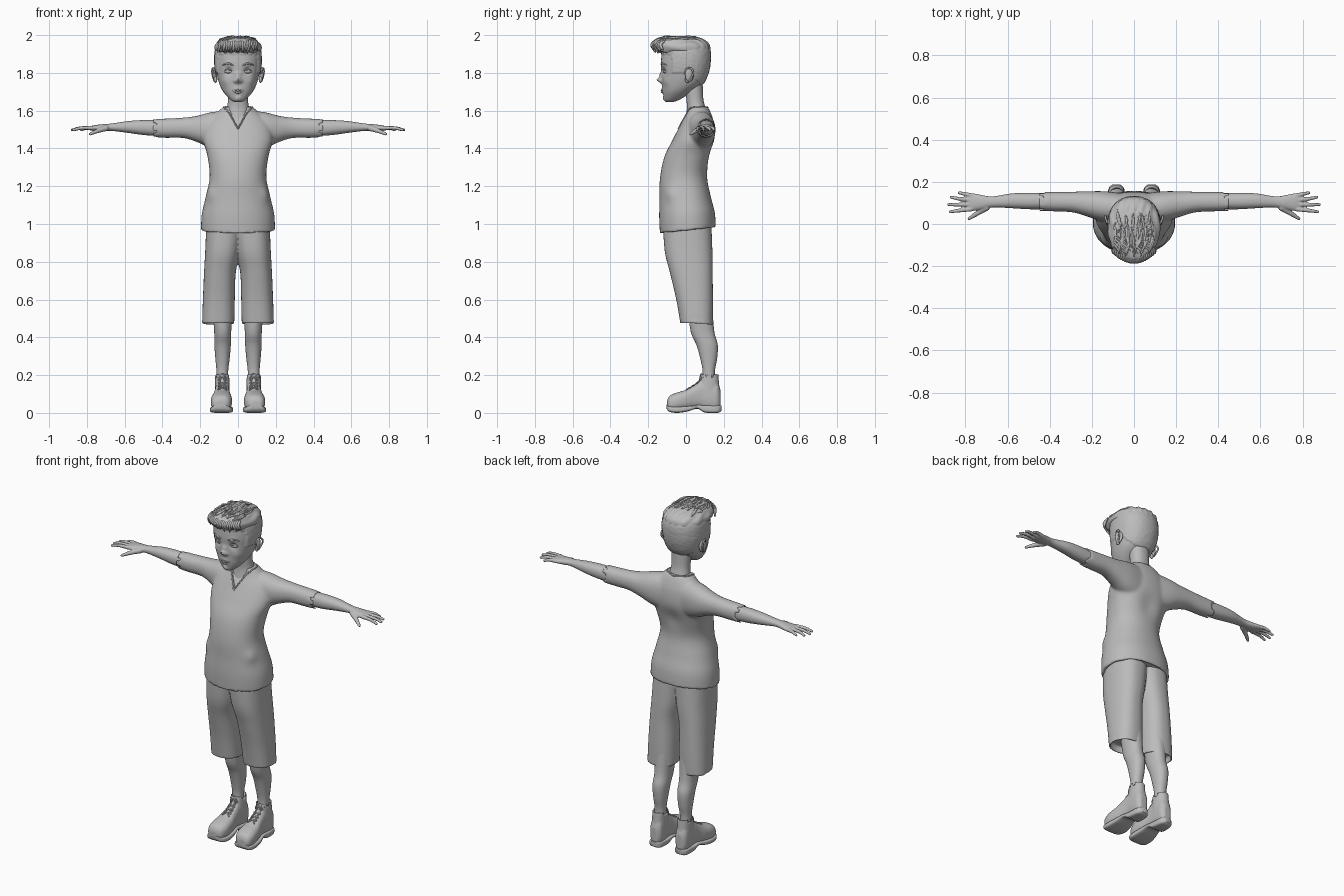
import bpy, bmesh, math, random
from mathutils import Vector, Matrix

random.seed(4)
if "Cube" in bpy.data.objects:
    bpy.data.objects.remove(bpy.data.objects["Cube"])

grey = bpy.data.materials.new("clay_grey")
grey.use_nodes = True
COLOUR = (0.5, 0.5, 0.5, 1)
grey.diffuse_color = COLOUR
grey.node_tree.nodes["Principled BSDF"].inputs["Base Color"].default_value = COLOUR


def spline(rows, steps):
    """Smoothly interpolate rows of numbers."""
    rows = [Vector(r) for r in rows]
    out = []
    for i in range(len(rows) - 1):
        p0, p1, p2 = rows[max(i - 1, 0)], rows[i], rows[i + 1]
        p3 = rows[min(i + 2, len(rows) - 1)]
        for s in range(steps):
            u = s / steps
            out.append(p1 + (p2 - p0) * u / 2 + (p0 * 2 - p1 * 5 + p2 * 4 - p3) * u * u / 2
                       + (p1 * 3 - p0 - p2 * 3 + p3) * u ** 3 / 2)
    return out + [rows[-1]]


def loft(bm, axis, rows, n=48, power=2.2, steps=6, hollow=0, shear=0):
    """Skin rounded sections (position, a_min, a_max, b_min, b_max) along an axis."""
    rings = [(r, 1, 0) for r in spline(rows, steps)]
    if hollow:
        rings = [(rings[0][0], 0.9, hollow), (rings[0][0], 0.9, 0)] + rings
    loops = []
    for k, ((t, a0, a1, b0, b1), scale, lift) in enumerate(rings):
        loop = []
        for j in range(n):
            ang = math.tau * j / n
            c, s = [math.copysign(abs(f(ang)) ** (2 / power), f(ang)) * scale for f in (math.cos, math.sin)]
            a, b = (a0 + a1 + (a1 - a0) * c) / 2, (b0 + b1 + (b1 - b0) * s) / 2
            d = t + lift + shear * b * (1 - k / len(rings))
            loop.append(bm.verts.new({"Z": (a, b, d), "X": (d, a, b), "Y": (a, d, b)}[axis]))
        loops.append(loop)
    for lo, hi in zip(loops, loops[1:]):
        for j in range(n):
            bm.faces.new((lo[j], lo[j - 1], hi[j - 1], hi[j]))
    bm.faces.new(loops[0])
    bm.faces.new(loops[-1])
    bmesh.ops.recalc_face_normals(bm, faces=bm.faces)


def ball(bm, centre, radii, turn=0):
    m = Matrix.Translation(centre) @ Matrix.Rotation(turn, 4, "Z") @ Matrix.Diagonal((*radii, 1))
    bmesh.ops.create_uvsphere(bm, u_segments=20, v_segments=12, radius=1, matrix=m)


def chain(bm, points, r0, r1):
    path = spline(points, 8)
    for i, p in enumerate(path):
        r = r0 + (r1 - r0) * i / len(path)
        ball(bm, p, (r, r, r))


def sculpt(bm, centre, radius, push):
    """Soft push, repeated on the other side."""
    spots = {(sx * centre[0], sx * push[0]) for sx in (1, -1)}
    for x, px in spots:
        c = Vector((x, *centre[1:]))
        for v in bm.verts:
            v.co += Vector((px, *push[1:])) * math.exp(-((v.co - c).length / radius) ** 2)


def finish(name, bm, voxel=0, mirror=None, relax=4):
    mesh = bpy.data.meshes.new(name)
    bm.to_mesh(mesh)
    bm.free()
    ob = bpy.data.objects.new(name, mesh)
    bpy.context.collection.objects.link(ob)
    mesh.materials.append(grey)
    bpy.context.view_layer.objects.active = ob
    ob.select_set(True)
    bpy.ops.object.shade_smooth_by_angle(angle=math.radians(50))
    ob.select_set(False)

    def add_mirror():
        ob.modifiers.new("mirror", "MIRROR").use_mirror_merge = False
    if mirror == "before":
        add_mirror()
    if voxel:
        m = ob.modifiers.new("blend", "REMESH")
        m.mode, m.voxel_size, m.use_smooth_shade = "VOXEL", voxel, True
        m = ob.modifiers.new("relax", "SMOOTH")
        m.factor, m.iterations = 0.5, relax
    if mirror == "after":
        add_mirror()
    return ob


def cords(name, paths, radius, taper=False, both=True, snap=None, offset=0.0, steps=6):
    """Round strands along paths, optionally laid onto a surface."""
    cu = bpy.data.curves.new(name, "CURVE")
    cu.dimensions, cu.bevel_depth, cu.bevel_resolution, cu.use_fill_caps = "3D", radius, 2, True
    target = snap and snap.evaluated_get(bpy.context.evaluated_depsgraph_get())
    for path in paths:
        pts = spline(path, steps)
        if target:
            hits = [target.closest_point_on_mesh(p) for p in pts]
            pts = [h[1] + h[2] * offset for h in hits]
        for side in ((1, -1) if both else (1,)):
            sp = cu.splines.new("POLY")
            sp.points.add(len(pts) - 1)
            for i, p in enumerate(pts):
                sp.points[i].co = (p.x * side, p.y, p.z, 1)
                sp.points[i].radius = 0.15 + math.sin(math.pi * i / (len(pts) - 1)) if taper else 1
            sp.use_smooth = True
    ob = bpy.data.objects.new(name, cu)
    bpy.context.collection.objects.link(ob)
    cu.materials.append(grey)
    return ob


def sym(rows):
    return [(t, -w, w, b0, b1) for t, w, b0, b1 in rows]


# Shirt: torso and sleeves blended together
bm = bmesh.new()
loft(bm, "Z", sym([(.965, .196, -.138, .158), (1.05, .192, -.142, .152), (1.14, .172, -.14, .13),
                   (1.25, .15, -.138, .112), (1.36, .162, -.115, .135), (1.45, .185, -.07, .152),
                   (1.53, .165, -.028, .148), (1.585, .115, 0, .132), (1.62, .078, .005, .115)]),
     hollow=.04, shear=.11)
sculpt(bm, (0, .14, 1.36), .06, (0, -.014, 0))
sculpt(bm, (.15, -.09, 1.16), .035, (.008, -.006, 0))
loft(bm, "X", [(.455, .062, .152, 1.458, 1.556), (.38, .06, .152, 1.456, 1.558), (.29, .055, .153, 1.455, 1.563),
               (.22, .035, .155, 1.435, 1.572), (.14, .01, .155, 1.40, 1.592), (.05, .01, .145, 1.38, 1.6)], hollow=-.03)
shirt = finish("shirt", bm, .008, "before")

# V neck opening, cut out of the shirt
bm = bmesh.new()
front, back = [[bm.verts.new(p) for p in pts] for pts in (
    [(-.07, -.2, 1.64), (.07, -.2, 1.64), (0, -.2, 1.505)],
    [(-.07, .035, 1.64), (.07, .035, 1.64), (0, -.028, 1.505)])]
bm.faces.new(front)
bm.faces.new(back)
for j in range(3):
    bm.faces.new((front[j], front[j - 1], back[j - 1], back[j]))
bmesh.ops.recalc_face_normals(bm, faces=bm.faces)
cutter = finish("neck_cutter", bm)
cutter.hide_render = True
cutter.hide_set(True)
cut = shirt.modifiers.new("v_neck", "BOOLEAN")
cut.operation, cut.object = "DIFFERENCE", cutter
cords("collar", [[(0, .118, 1.62), (.06, .09, 1.628), (.077, .05, 1.622), (.045, 0, 1.585), (0, -.048, 1.507)]],
      .004, snap=shirt)

# Neck
bm = bmesh.new()
loft(bm, "Z", sym([(1.5, .07, -.015, .1), (1.6, .06, .004, .104), (1.66, .053, .002, .092), (1.75, .056, -.01, .088)]))
finish("neck", bm)

# Arms and hands
bm = bmesh.new()
loft(bm, "X", [(.42, .07, .147, 1.466, 1.549), (.5, .07, .148, 1.471, 1.55), (.58, .075, .145, 1.482, 1.545),
               (.67, .079, .131, 1.493, 1.532), (.72, .07, .137, 1.492, 1.528), (.765, .062, .146, 1.493, 1.522),
               (.79, .066, .142, 1.498, 1.516)])
for base, mid, tip in [((.775, .07), (.83, .064), (.872, .058)), ((.78, .092), (.835, .092), (.88, .092)),
                       ((.78, .114), (.83, .12), (.868, .127)), ((.765, .134), (.8, .142), (.83, .148))]:
    chain(bm, [(*base, 1.508), (*mid, 1.508), (*tip, 1.498)], .0115, .007)
chain(bm, [(.70, .078, 1.507), (.745, .05, 1.492), (.783, .025, 1.476)], .016, .007)
finish("arms", bm, .004, "after", 2)

# Shorts
bm = bmesh.new()
loft(bm, "Z", [(.472, .02, .19, -.03, .142), (.6, .017, .186, -.052, .143), (.74, .012, .18, -.085, .141),
               (.85, -.01, .174, -.112, .14), (.99, -.03, .168, -.122, .135)], hollow=.04, power=2.4, shear=-.04)
finish("shorts", bm, .007, "before")

# Lower legs
bm = bmesh.new()
loft(bm, "Z", [(.15, .052, .114, .085, .155), (.22, .052, .114, .088, .153), (.29, .044, .12, .075, .165),
               (.36, .038, .125, .055, .168), (.43, .036, .126, .025, .15), (.55, .03, .135, .01, .14)])
finish("lower_legs", bm, 0, "after")

# Shoes
bm = bmesh.new()
loft(bm, "Y", [(-.1, .07, .118, .028, .065), (-.087, .046, .136, .012, .09), (-.05, .032, .144, .01, .107),
               (0, .034, .138, .015, .122), (.045, .042, .127, .02, .148), (.085, .045, .122, .02, .175),
               (.13, .045, .122, .01, .17), (.165, .047, .119, .01, .165), (.183, .064, .102, .025, .12)], power=2.5)
loft(bm, "Z", [(.205, .045, .121, .078, .172), (.18, .045, .121, .074, .173), (.1, .044, .122, .06, .18)], hollow=-.02)
shoes = finish("shoes", bm, .005, "after", 3)
bm = bmesh.new()
loft(bm, "Y", [(-.102, .068, .122, .022, .045), (-.088, .04, .141, .006, .036), (-.045, .026, .148, 0, .034),
               (.01, .03, .142, .008, .036), (.06, .04, .13, .022, .042), (.1, .04, .127, .002, .04),
               (.165, .046, .122, 0, .04), (.188, .066, .102, .01, .04)], power=4, steps=4)
finish("soles", bm, 0, "after")
laces = []
for i in range(5):
    y, z = .0 + .019 * i, .125 + .013 * i
    for a, b in ((.058, .108), (.108, .058)):
        laces.append([(a, y, z), (.083, y + .008, z + .03), (b, y + .016, z + .01)])
cords("laces", laces, .0035, snap=shoes, offset=.002)

# Head, with the face sculpted and the short hair raised
bm = bmesh.new()
loft(bm, "Z", sym([(1.645, .018, -.102, -.07), (1.66, .043, -.114, -.03), (1.7, .078, -.122, .03),
                   (1.745, .1, -.126, .088), (1.8, .114, -.13, .115), (1.86, .121, -.132, .126),
                   (1.92, .117, -.125, .124), (1.96, .095, -.1, .1), (1.985, .05, -.05, .05)]), n=112, steps=11)
for spot in [((.05, -.125, 1.81), .021, (0, .012, 0)), ((.05, -.125, 1.842), .016, (0, -.005, 0)),
             ((0, -.128, 1.79), .014, (0, -.01, 0)), ((0, -.132, 1.762), .015, (0, -.03, 0)),
             ((.015, -.13, 1.756), .009, (0, -.009, 0)), ((0, -.125, 1.705), .024, (0, -.006, 0)),
             ((0, -.12, 1.684), .009, (0, .006, 0)), ((0, -.112, 1.662), .018, (0, -.007, 0)),
             ((.065, -.1, 1.755), .025, (.002, -.005, 0))]:
    sculpt(bm, *spot)
bm.normal_update()
for v in bm.verts:
    y = v.co.y
    line = 1.9 if y < -.075 else 1.8 if y < .01 else 1.83 - 1.2 * y if y < .1 else 1.71
    if v.co.z > line + random.uniform(-.004, .004):
        v.co += v.normal * random.uniform(.004, .006)
head = finish("head", bm)

# Ears, eyes and face details
bm = bmesh.new()
ball(bm, (.122, .018, 1.79), (.01, .024, .036), .35)
ball(bm, (.119, .008, 1.765), (.009, .014, .018), .2)
finish("ears", bm, 0, "after")
cords("ear_rims", [[(.12, -.005, 1.795), (.127, .004, 1.822), (.135, .028, 1.822), (.136, .038, 1.795), (.125, .016, 1.758)]], .005)
bm = bmesh.new()
ball(bm, (.05, -.106, 1.809), (.025, .015, .013), .25)
eyes = finish("eyes", bm, 0, "after")
cords("eyelids", [[(.024, -.12, 1.806), (.038, -.128, 1.82), (.055, -.125, 1.823), (.077, -.105, 1.809)]], .003, True, snap=eyes, offset=.001)
cords("eyebrows", [[(.02, -.135, 1.836), (.05, -.13, 1.85), (.088, -.1, 1.84)]], .0045, True, snap=head)
cords("lips", [[(-.03, -.12, 1.707), (-.008, -.135, 1.709), (0, -.135, 1.707), (.008, -.135, 1.709), (.03, -.12, 1.707)],
               [(-.026, -.12, 1.702), (0, -.135, 1.694), (.026, -.12, 1.702)]], .005, True, both=False, snap=head)

# Swept top hair
bm = bmesh.new()
loft(bm, "Z", sym([(1.908, .108, -.14, .112), (1.922, .122, -.158, .126), (1.95, .12, -.172, .122),
                   (1.975, .095, -.164, .095), (1.99, .04, -.11, .05)]), n=64)
bm.normal_update()
for v in bm.verts:
    v.co += v.normal * .003 * math.sin(v.co.x * 170 + math.sin(v.co.y * 30) * 2)
hair = finish("top_hair", bm)
locks = []
for i in range(70):
    x, y = random.uniform(-.105, .105), random.uniform(-.11, .04)
    locks.append([(x, y + .04, 2.0), (x * .95, y, 2.02), (x * .8 + random.uniform(-.02, .02), y - .06, 2.0)])
cords("hair_locks", locks, .005, True, both=False, snap=hair, offset=.0)
fringe = []
for i in range(22):
    x = -.095 + .19 * i / 21
    y = -.172 + 5 * x * x
    fringe.append([(x, y + .02, 1.975), (x, y - .008, 1.95), (x + random.uniform(-.015, .015), y + .008, random.uniform(1.9, 1.92))])
cords("fringe", fringe, .008, True, both=False)
